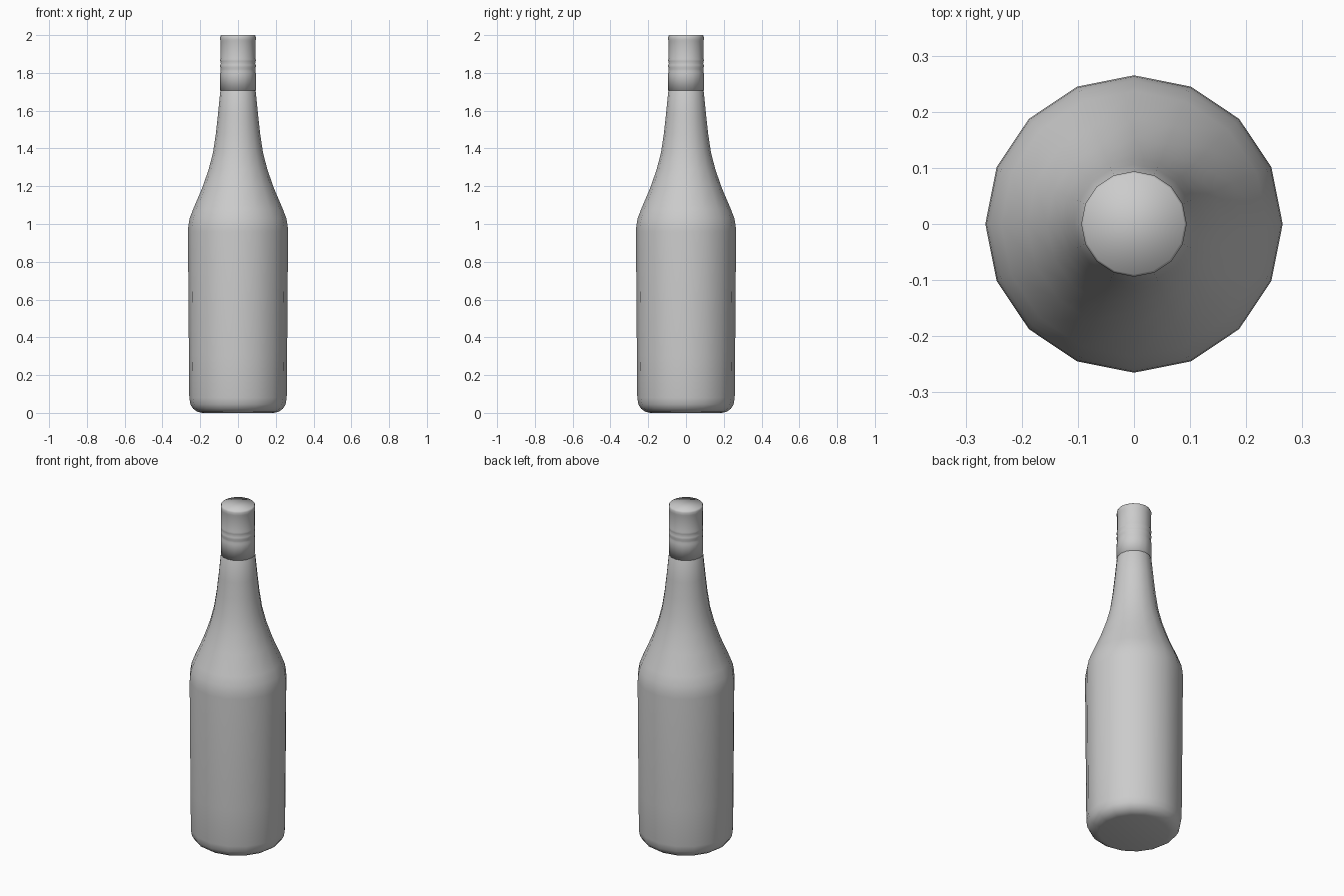
import bpy
import bmesh
import math

SIDES = 16

cube = bpy.data.objects.get("Cube")
if cube:
    bpy.data.objects.remove(cube, do_unlink=True)

grey = bpy.data.materials.new("plain grey")
grey.use_nodes = True
colour = (0.6, 0.6, 0.6, 1)
grey.diffuse_color = colour
grey.node_tree.nodes["Principled BSDF"].inputs["Base Color"].default_value = colour


def lathe(name, profile, sharp_angle):
    """Turn a (radius, height) profile around z and close both ends."""
    bm = bmesh.new()
    rings = []
    for r, z in profile:
        angles = [2 * math.pi * i / SIDES for i in range(SIDES)]
        rings.append([bm.verts.new((r * math.cos(a), r * math.sin(a), z)) for a in angles])
    for low, high in zip(rings, rings[1:]):
        for i in range(SIDES):
            j = (i + 1) % SIDES
            bm.faces.new((low[i], low[j], high[j], high[i]))
    bm.faces.new(rings[0][::-1])
    bm.faces.new(rings[-1])
    mesh = bpy.data.meshes.new(name)
    bm.to_mesh(mesh)
    bm.free()
    mesh.materials.append(grey)
    obj = bpy.data.objects.new(name, mesh)
    bpy.context.collection.objects.link(obj)
    bpy.ops.object.select_all(action="DESELECT")
    obj.select_set(True)
    bpy.context.view_layer.objects.active = obj
    bpy.ops.object.shade_smooth_by_angle(angle=math.radians(sharp_angle))
    return obj


# Bottle: rounded foot, slightly flaring body, shoulder and long neck
lathe("bottle", [
    (0.19, 0), (0.215, 0.006), (0.238, 0.022), (0.252, 0.045), (0.258, 0.08),
    (0.26, 0.3), (0.265, 0.96), (0.263, 0.99), (0.256, 1.03), (0.237, 1.08),
    (0.19, 1.19), (0.155, 1.29), (0.132, 1.38), (0.117, 1.48), (0.106, 1.58),
    (0.094, 1.7), (0.085, 1.72),
], 60)

# Screw cap: plain skirt, two grooves, knurl band and rounded top edge
lathe("cap", [
    (0.08, 1.705), (0.094, 1.706), (0.094, 1.8), (0.092, 1.81), (0.092, 1.82),
    (0.094, 1.83), (0.094, 1.842), (0.091, 1.85), (0.094, 1.862), (0.094, 1.872),
    (0.092, 1.88), (0.092, 1.965), (0.094, 1.975), (0.094, 1.99), (0.09, 2),
], 100)
